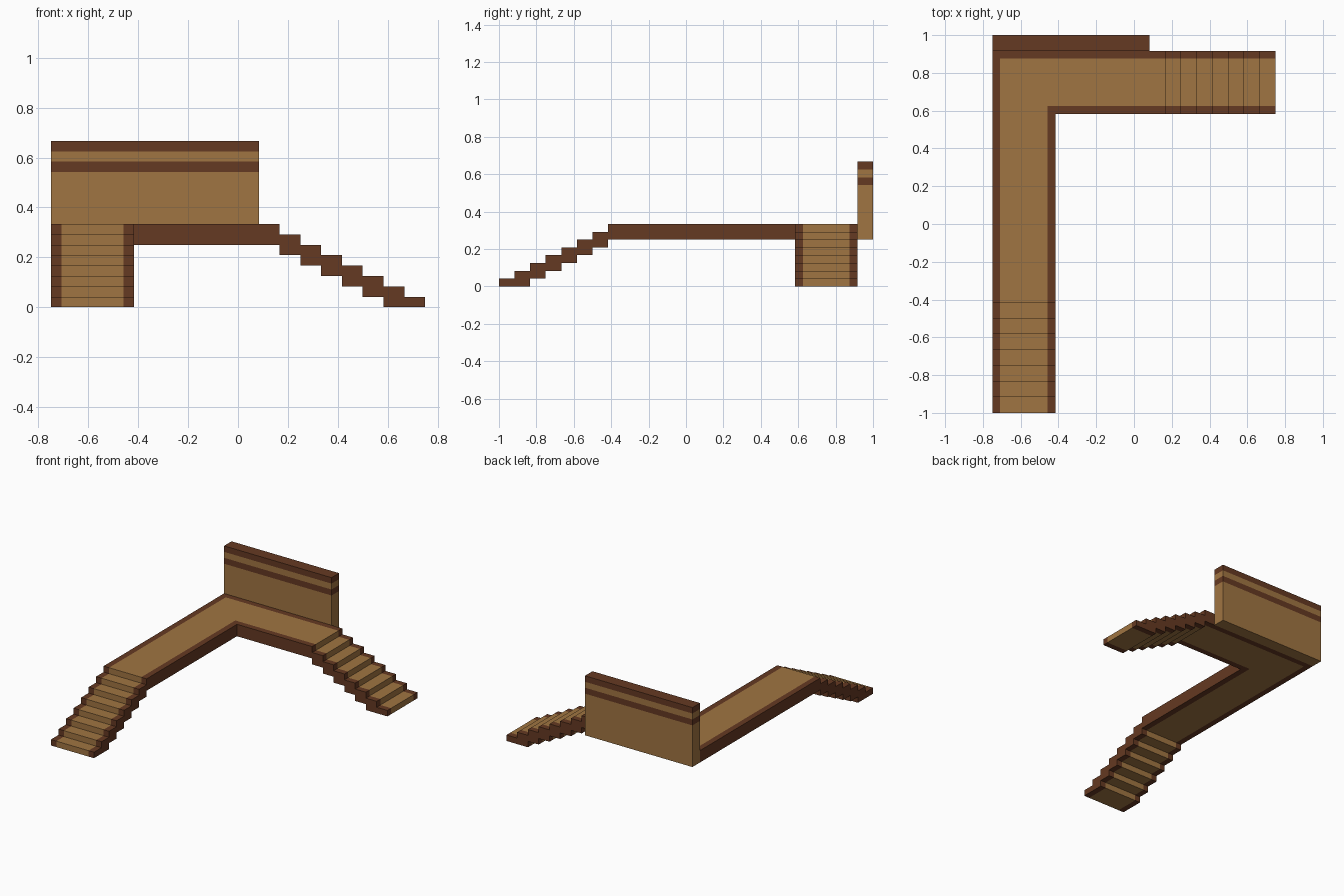
import bpy
import bmesh
from mathutils import Vector

cube = bpy.data.objects.get("Cube")
if cube:
    bpy.data.objects.remove(cube, do_unlink=True)

U = 1 / 12          # plank thickness and step depth
TRIM = U / 2        # trim width and step rise
WIDTH = 4 * U       # walkway width
X0, Y1 = -9 * U, 11 * U   # outer corner of the walkway
STEPS = 7


def material(name, color):
    m = bpy.data.materials.new(name)
    m.use_nodes = True
    m.diffuse_color = color
    bsdf = next(n for n in m.node_tree.nodes if n.type == 'BSDF_PRINCIPLED')
    bsdf.inputs["Base Color"].default_value = color
    bsdf.inputs["Roughness"].default_value = 0.9
    return m


LIGHT = material("light wood", (0.352, 0.178, 0.054, 1))
DARK = material("dark wood", (0.130, 0.041, 0.016, 1))


def prism(name, outline, sweep, cuts, is_light):
    """Extrude an outline, slice it at (axis, position) cuts, colour by face centre."""
    bm = bmesh.new()
    face = bm.faces.new([bm.verts.new(p) for p in outline])
    ext = bmesh.ops.extrude_face_region(bm, geom=[face], use_keep_orig=True)
    moved = [g for g in ext["geom"] if isinstance(g, bmesh.types.BMVert)]
    bmesh.ops.translate(bm, verts=moved, vec=sweep)
    for axis, pos in cuts:
        n = Vector((0, 0, 0))
        n[axis] = 1
        bmesh.ops.bisect_plane(bm, geom=bm.verts[:] + bm.edges[:] + bm.faces[:],
                               plane_co=n * pos, plane_no=n)
    bmesh.ops.recalc_face_normals(bm, faces=bm.faces[:])
    for f in bm.faces:
        f.material_index = 0 if is_light(f.calc_center_bounds()) else 1
    me = bpy.data.meshes.new(name)
    bm.to_mesh(me)
    bm.free()
    me.materials.append(LIGHT)
    me.materials.append(DARK)
    ob = bpy.data.objects.new(name, me)
    bpy.context.collection.objects.link(ob)
    return ob


# Trim runs along both long edges of the L-shaped walkway
XA, XB = X0 + TRIM, X0 + WIDTH - TRIM
YA, YB = Y1 - WIDTH + TRIM, Y1 - TRIM
WALK_CUTS = [(0, XA), (0, XB), (1, YA), (1, YB)]


def walk_light(c):
    front_arm = XA < c.x < XB and c.y < YB
    side_arm = YA < c.y < YB and c.x > XA
    return front_arm or side_arm


# L-shaped deck
x_in, y_in = X0 + WIDTH, Y1 - WIDTH
x_end, y_end = 2 * U, -5 * U
deck = [(X0, y_end), (x_in, y_end), (x_in, y_in),
        (x_end, y_in), (x_end, Y1), (X0, Y1)]
prism("deck", [(x, y, 3 * U) for x, y in deck], (0, 0, U), WALK_CUTS, walk_light)

# Stepped stair profile: distance from the deck, height
top, bottom = [], []
for k in range(STEPS):
    t = STEPS - k
    top += [(k, t), (k + 1, t)]
    bottom += [(k, max(0, t - 2)), (k + 1, max(0, t - 2))]
profile = [(d * U, h * TRIM) for d, h in dict.fromkeys(top + bottom[::-1])]

prism("front_stairs", [(X0, y_end - d, z) for d, z in profile],
      (WIDTH, 0, 0), WALK_CUTS, walk_light)
prism("side_stairs", [(x_end + d, y_in, z) for d, z in profile],
      (0, WIDTH, 0), WALK_CUTS, walk_light)

# Back wall with a dark cap and a dark band
Z0, Z1 = 3 * U, 8 * U
bands = [Z1 - TRIM * k for k in (1, 2, 3)]
wall = [(X0, Y1, Z0), (U, Y1, Z0), (U, Y1 + U, Z0), (X0, Y1 + U, Z0)]
prism("back_wall", wall, (0, 0, Z1 - Z0), [(2, z) for z in bands],
      lambda c: c.z < bands[2] or bands[1] < c.z < bands[0])
